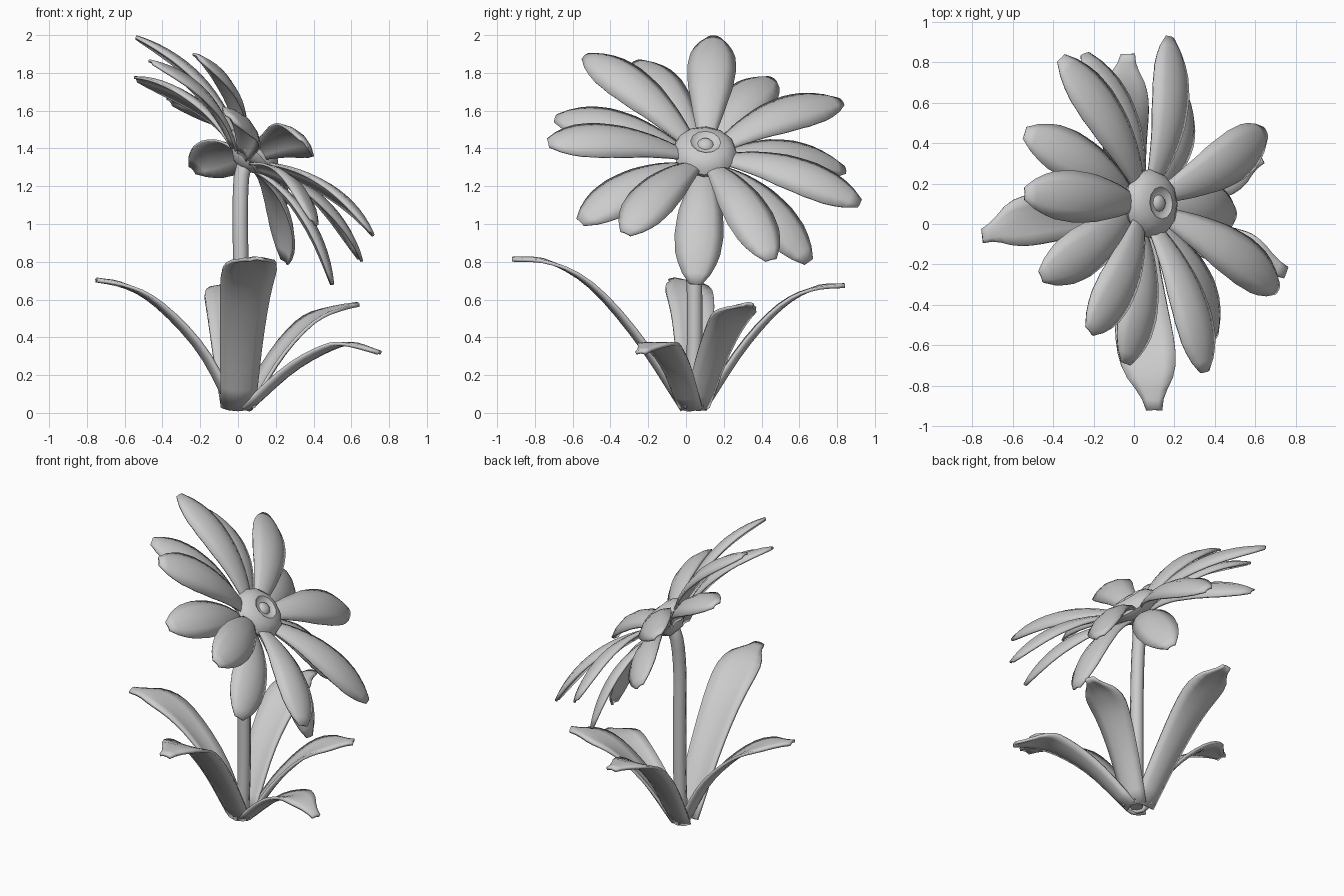
import bpy, bmesh, math
from mathutils import Vector

if "Cube" in bpy.data.objects:
    bpy.data.objects.remove(bpy.data.objects["Cube"])

grey = bpy.data.materials.new("plain_grey")
grey.diffuse_color = (0.6, 0.6, 0.6, 1)
grey.use_nodes = True
grey.node_tree.nodes["Principled BSDF"].inputs["Base Color"].default_value = grey.diffuse_color
HEAD = Vector((0.085, 0.1, 1.385))             # centre of the flower head
AXIS = Vector((0.7, 0.06, 0.7)).normalized()   # direction the flower faces


def finish(name, bm, angle=50):
    bmesh.ops.recalc_face_normals(bm, faces=bm.faces)
    me = bpy.data.meshes.new(name)
    bm.to_mesh(me)
    bm.free()
    me.materials.append(grey)
    ob = bpy.data.objects.new(name, me)
    bpy.context.collection.objects.link(ob)
    bpy.ops.object.select_all(action='DESELECT')
    bpy.context.view_layer.objects.active = ob
    ob.select_set(True)
    bpy.ops.object.shade_smooth_by_angle(angle=math.radians(angle))
    return ob


def lerp_table(table, t):
    for (a, va), (b, vb) in zip(table, table[1:]):
        if t <= b:
            return va + (vb - va) * (t - a) / (b - a)
    return table[-1][1]


def spline(pts, t):
    """Catmull-Rom point at t in 0..1"""
    pts = [2 * pts[0] - pts[1]] + pts + [2 * pts[-1] - pts[-2]]
    n = len(pts) - 3
    i = min(int(t * n), n - 1)
    u = t * n - i
    a, b, c, d = pts[i:i + 4]
    return 0.5 * (2 * b + (c - a) * u + (2 * a - 5 * b + 4 * c - d) * u * u
                  + (3 * b - a - 3 * c + d) * u ** 3)


def blade(name, curve, side, widths, cups, thick, rows):
    """Thin curved blade swept along a curve, with a cupped cross-section"""
    bm = bmesh.new()
    grid = []
    for r in range(rows + 1):
        t = r / rows
        tangent = (curve(min(t + .01, 1)) - curve(max(t - .01, 0))).normalized()
        up = side.cross(tangent).normalized()
        w = lerp_table(widths, t)
        cup = lerp_table(cups, t)
        grid.append([bm.verts.new(curve(t) + side * s * w + up * cup * w * (s * s - .35))
                     for s in (-1, -.55, 0, .55, 1)])
    for a, b in zip(grid, grid[1:]):
        for k in range(4):
            bm.faces.new((a[k], a[k + 1], b[k + 1], b[k]))
    ob = finish(name, bm)
    mod = ob.modifiers.new("thickness", 'SOLIDIFY')
    mod.thickness = thick
    mod.offset = 0


def skin(name, rings):
    """Closed tube through equal rings of points"""
    bm = bmesh.new()
    rings = [[bm.verts.new(p) for p in ring] for ring in rings]
    n = len(rings[0])
    for a, b in zip(rings, rings[1:]):
        for k in range(n):
            j = (k + 1) % n
            bm.faces.new((a[k], a[j], b[j], b[k]))
    bm.faces.new(rings[0])
    bm.faces.new(rings[-1])
    finish(name, bm)


def circle(centre, direction, radius, n):
    turn = Vector((0, 0, 1)).rotation_difference(direction)
    return [centre + turn @ Vector((radius * math.cos(2 * math.pi * k / n),
                                    radius * math.sin(2 * math.pi * k / n), 0)) for k in range(n)]


# Petals: tip position and layer (0 = upper, 1 = lower)
PETAL_W = [(0, .035), (.2, .077), (.45, .117), (.65, .127), (.8, .115), (.9, .087), (.97, .052), (1, .03)]
PETAL_CUP = [(0, -.3), (.5, -.38), (1, -.3)]
tips = [((-.54, .15, 1.99), 0), ((-.54, .45, 1.77), 1), ((-.36, .82, 1.65), 0),
        ((-.24, .84, 1.29), 1), ((.18, .92, 1.11), 0), ((.25, .65, .8), 1),
        ((.65, .45, .81), 0), ((.5, .05, .68), 1), ((.71, -.32, .95), 0),
        ((.4, -.56, 1.01), 1), ((.35, -.73, 1.43), 0), ((-.04, -.69, 1.56), 1),
        ((-.22, -.53, 1.89), 0), ((-.46, -.26, 1.86), 1)]
for i, (tip, layer) in enumerate(tips):
    tip = Vector(tip)
    out = tip - HEAD
    out = (out - AXIS * out.dot(AXIS)).normalized()
    base = HEAD + out * .09 - AXIS * (.02 + .045 * layer)
    ctrl = (base + tip) / 2 + AXIS * .17
    side = AXIS.cross(tip - base).normalized()
    blade(f"petal_{i + 1}",
          lambda t, a=base, b=ctrl, c=tip: a * (1 - t) ** 2 + b * 2 * t * (1 - t) + c * t * t,
          -side, PETAL_W, PETAL_CUP, .013, 14)

# Flower centre with a ring-shaped dent around a small button
profile = [(.015, .074), (.032, .068), (.042, .055), (.062, .055), (.08, .07),
           (.12, .058), (.157, .028), (.172, -.005), (.155, -.038), (.1, -.06), (.04, -.07)]
skin("flower_centre", [circle(HEAD + AXIS * h, AXIS, r, 12) for r, h in profile])
# Cup joining petals and stem
skin("flower_cup", [circle(HEAD + AXIS * h, AXIS, r, 10)
                    for r, h in ((.11, -.04), (.09, -.075), (.045, -.11))])

# Stem
path = [Vector(p) for p in ((.01, .035, .03), (.015, .045, .35), (.015, .045, .75),
                            (.012, .05, 1.05), (.02, .075, 1.26), (.06, .095, 1.35))]
skin("stem", [circle(spline(path, r / 14),
                     spline(path, min(r / 14 + .01, 1)) - spline(path, max(r / 14 - .01, 0)),
                     .041, 8) for r in range(15)])

# Leaves: arching blades around the stem foot, channelled low down, domed at the tip
LEAF_W = [(0, .08), (.3, .105), (.55, .13), (.68, .13), (.78, .105), (.87, .065), (.94, .042), (1, .034)]
LEAF_CUP = [(0, .4), (.35, .25), (.65, .05), (.85, -.15), (1, -.25)]
leaves = {
    "front_leaf": (1.1, [(.0, -.01, .02), (.02, -.25, .385), (.045, -.5, .67), (.075, -.73, .8), (.1, -.92, .815)]),
    "left_leaf": (.95, [(-.03, .04, .02), (-.2, .04, .33), (-.42, .03, .565), (-.6, 0, .675), (-.75, -.06, .705)]),
    "right_leaf": (.8, [(.05, .02, .02), (.28, -.05, .225), (.48, -.12, .34), (.6, -.17, .365), (.75, -.24, .32)]),
    "back_right_leaf": (.9, [(.05, .06, .02), (.2, .14, .28), (.36, .22, .47), (.5, .28, .55), (.63, .33, .575)]),
    "back_leaf": (.95, [(-.01, .09, .02), (-.04, .3, .34), (-.05, .5, .56), (-.05, .68, .66), (-.03, .84, .675)]),
}
for name, (scale, pts) in leaves.items():
    pts = [Vector(p) for p in pts]
    chord = pts[-1] - pts[0]
    side = Vector((-1, 0, 0)) if name == "front_leaf" else Vector((chord.y, -chord.x, 0)).normalized()
    blade(name, lambda t, p=pts: spline(p, t), side,
          [(t, w * scale) for t, w in LEAF_W], LEAF_CUP, .018, 14)
